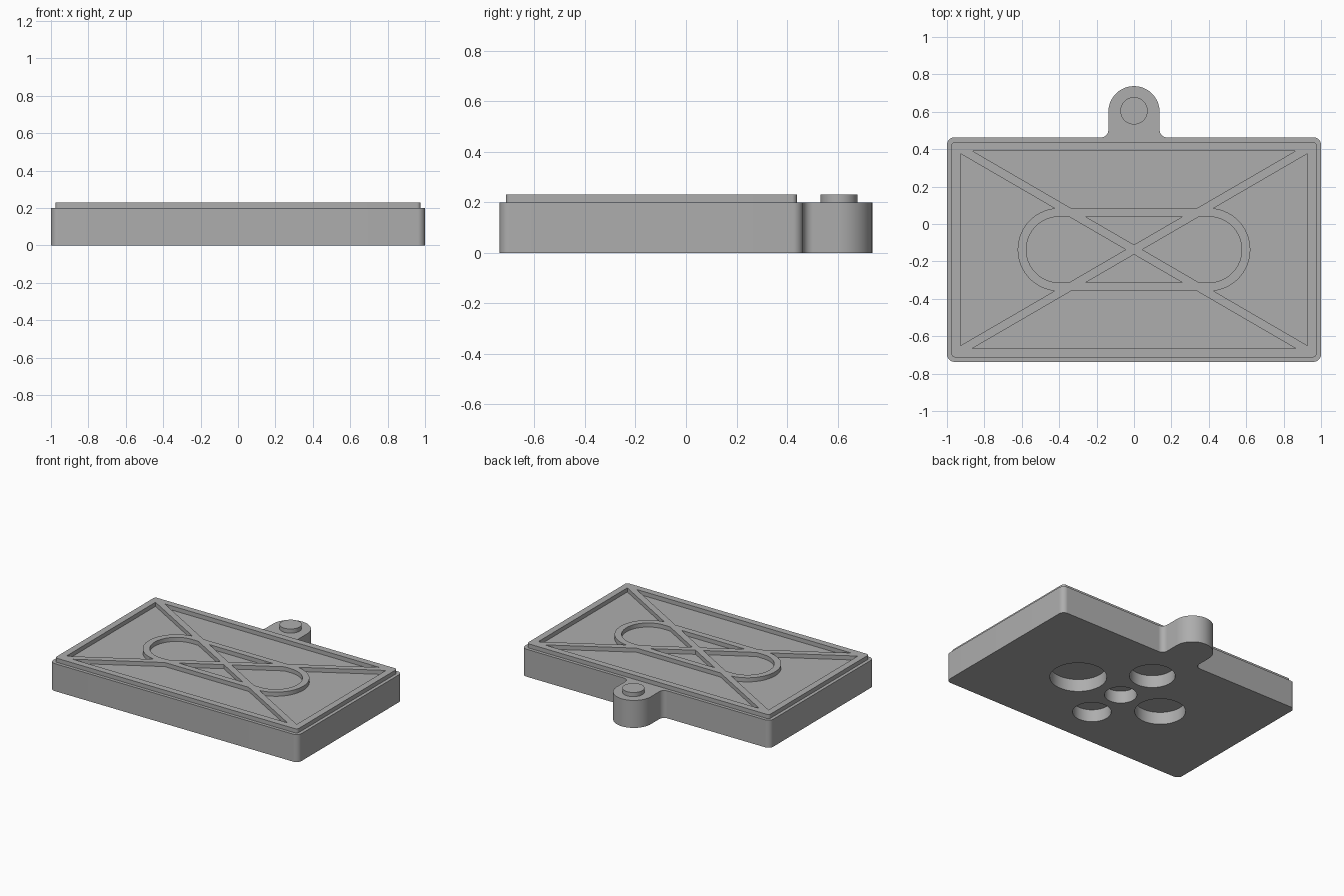
import bpy, bmesh
from math import sin, cos, pi, atan

if "Cube" in bpy.data.objects:
    bpy.data.objects.remove(bpy.data.objects["Cube"])

grey = bpy.data.materials.new("plain grey")
grey.use_nodes = True
grey.diffuse_color = (0.42, 0.42, 0.42, 1)
grey.node_tree.nodes["Principled BSDF"].inputs["Base Color"].default_value = grey.diffuse_color

MID = -0.137            # y of the plate centre
TOP, RIB_TOP = 0.2, 0.23


def arc(cx, cy, r, start, end, steps=12):
    angles = [start + (end - start) * i / steps for i in range(steps + 1)]
    return [(cx + r * cos(a), cy + r * sin(a)) for a in angles]


def circle(cx, cy, r):
    return arc(cx, cy, r, 0, 2 * pi, 64)[:-1]


def rounded_box(hx, hy, r):
    pts = []
    for i, (sx, sy) in enumerate(((1, 1), (-1, 1), (-1, -1), (1, -1))):
        pts += arc(sx * (hx - r), MID + sy * (hy - r), r, i * pi / 2, (i + 1) * pi / 2)
    return pts


def box(hx, hy):
    return [(hx, MID + hy), (-hx, MID + hy), (-hx, MID - hy), (hx, MID - hy)]


def stadium(cx, r):
    return arc(cx, MID, r, -pi / 2, pi / 2, 32) + arc(-cx, MID, r, pi / 2, 1.5 * pi, 32)


def bar(half_len, half_wid, angle):
    c, s = cos(angle), sin(angle)
    return [(x * c - y * s, MID + x * s + y * c) for x, y in
            ((half_len, half_wid), (-half_len, half_wid), (-half_len, -half_wid), (half_len, -half_wid))]


def prism(name, outline, z0, z1):
    bm = bmesh.new()
    face = bm.faces.new([bm.verts.new((x, y, z0)) for x, y in outline])
    ext = bmesh.ops.extrude_face_region(bm, geom=[face])["geom"]
    bmesh.ops.translate(bm, vec=(0, 0, z1 - z0),
                        verts=[g for g in ext if isinstance(g, bmesh.types.BMVert)])
    bmesh.ops.recalc_face_normals(bm, faces=bm.faces)
    mesh = bpy.data.meshes.new(name)
    bm.to_mesh(mesh)
    bm.free()
    mesh.materials.append(grey)
    ob = bpy.data.objects.new(name, mesh)
    bpy.context.collection.objects.link(ob)
    return ob


def select(ob):
    bpy.ops.object.select_all(action="DESELECT")
    ob.select_set(True)
    bpy.context.view_layer.objects.active = ob


def combine(ob, tool, operation):
    select(ob)
    mod = ob.modifiers.new("combine", "BOOLEAN")
    mod.operation, mod.object, mod.solver = operation, tool, "EXACT"
    bpy.ops.object.modifier_apply(modifier=mod.name)
    bpy.data.objects.remove(tool)


def smooth(ob):
    select(ob)
    bpy.ops.object.shade_smooth_by_angle(angle=pi / 6)


# Base plate with rounded corners and a filleted tab at the back
R, TAB, BACK, TAB_Y = 0.04, 0.137, MID + 0.6, 0.6
corners = rounded_box(1, 0.6, R)
first = len(corners) // 4
outline = (corners[:first]
           + arc(TAB + R, BACK + R, R, 1.5 * pi, pi)
           + arc(0, TAB_Y, TAB, 0, pi, 32)
           + arc(-TAB - R, BACK + R, R, 0, -pi / 2)
           + corners[first:])
base = prism("base_plate", outline, 0, TOP)

# Round pockets in the underside: x, y from the centre, radius
for x, y, r in ((0, 0, 0.107), (0.365, 0, 0.188), (-0.34, 0, 0.168),
                (0, 0.325, 0.151), (0, -0.295, 0.127)):
    combine(base, prism("pocket_cutter", circle(x, MID + y, r), -0.05, 0.09), "DIFFERENCE")
smooth(base)

# Raised ribs: border frame, stadium ring and two diagonals
ribs = prism("raised_ribs", rounded_box(0.976, 0.576, 0.02), TOP, RIB_TOP)
combine(ribs, prism("frame_cutter", box(0.928, 0.528), TOP - 0.1, RIB_TOP + 0.1), "DIFFERENCE")
ring = prism("stadium_ring", stadium(0.4, 0.222), TOP, RIB_TOP)
combine(ring, prism("ring_cutter", stadium(0.4, 0.176), TOP - 0.1, RIB_TOP + 0.1), "DIFFERENCE")
combine(ribs, ring, "UNION")
tilt = atan(0.581)
for side in (1, -1):
    combine(ribs, prism("diagonal", bar(1.099, 0.0225, side * tilt), TOP, RIB_TOP), "UNION")
smooth(ribs)

# Short round pin on the tab
smooth(prism("tab_pin", circle(0, 0.605, 0.073), TOP, RIB_TOP))
